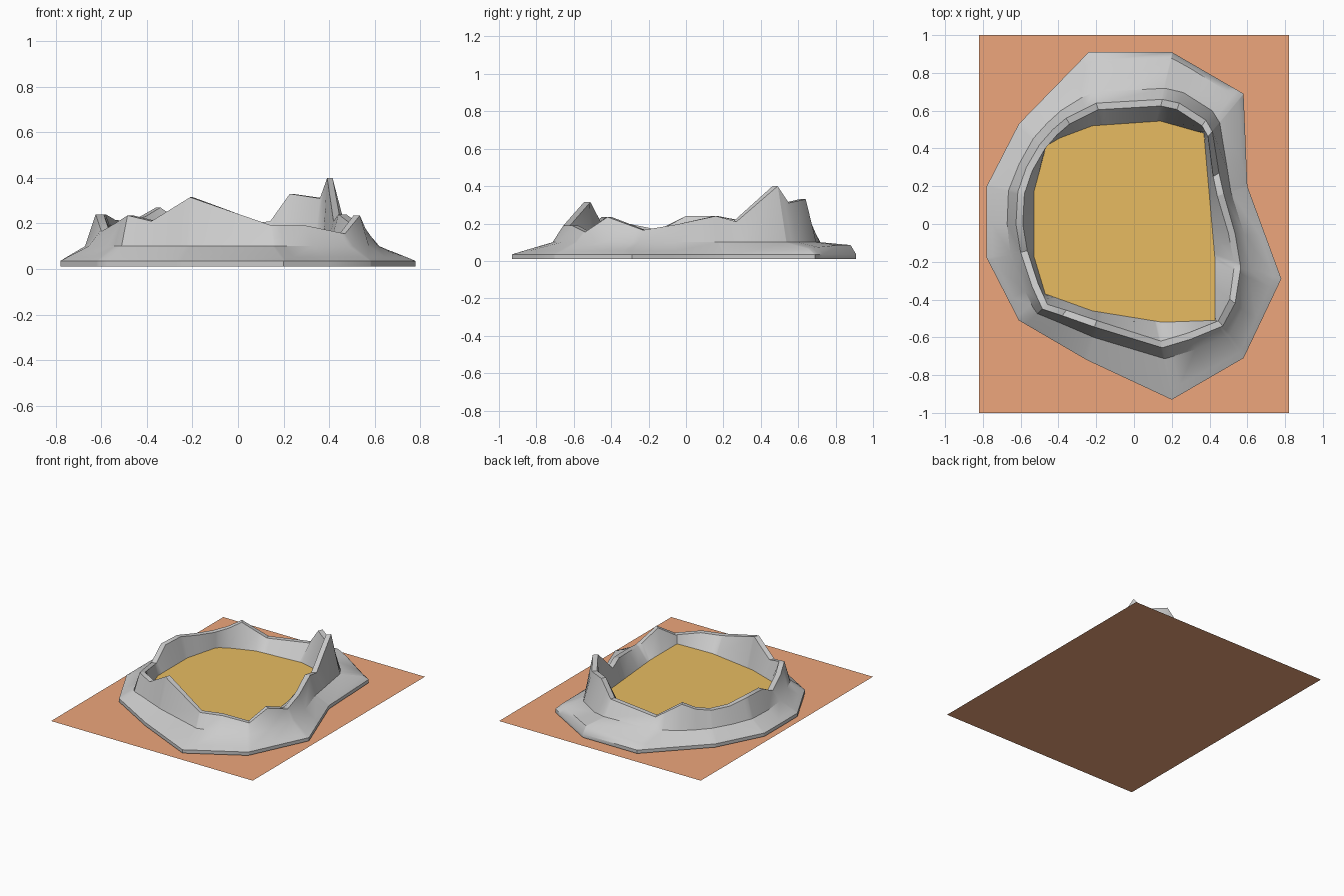
import bpy, bmesh, math
from mathutils import Vector

if "Cube" in bpy.data.objects:
    bpy.data.objects.remove(bpy.data.objects["Cube"])


def make_object(name, rings, cap=False, color=None, closed=False):
    """Bridge successive point rings; optionally fill the last one."""
    bm = bmesh.new()
    loops = [[bm.verts.new(p) for p in r] for r in rings]
    pairs = list(zip(loops, loops[1:]))
    if closed:
        pairs.append((loops[-1], loops[0]))
    for a, b in pairs:
        n = len(a)
        for i in range(n):
            j = (i + 1) % n
            bm.faces.new((a[i], a[j], b[j], b[i]))
    if cap:
        bm.faces.new(loops[-1])
    mesh = bpy.data.meshes.new(name)
    bm.to_mesh(mesh)
    bm.free()
    ob = bpy.data.objects.new(name, mesh)
    bpy.context.collection.objects.link(ob)
    if color:
        mat = bpy.data.materials.new(name + "_colour")
        mat.diffuse_color = color
        mat.use_nodes = True
        mat.node_tree.nodes["Principled BSDF"].inputs["Base Color"].default_value = mat.diffuse_color
        mesh.materials.append(mat)
    return ob


def angle(p):
    return math.atan2(p[1], p[0]) % math.tau


def sample(poly, a):
    """Point where a ray from the centre at angle a meets the outline."""
    d = Vector((math.cos(a), math.sin(a)))
    for p, q in zip(poly, poly[1:] + poly[:1]):
        span = (angle(q) - angle(p)) % math.tau
        off = (a - angle(p)) % math.tau
        if off <= span + 1e-9:
            p, q = Vector(p), Vector(q)
            e = q - p
            t = -(p.x * d.y - p.y * d.x) / (e.x * d.y - e.y * d.x)
            return p + e * t
    return Vector(poly[0])


def radial(p, dist, z):
    d = Vector((p.x, p.y, 0)).normalized()
    return Vector((p.x, p.y, 0)) + d * dist + Vector((0, 0, z))


# Foot outline, x y z
outer = [(x, y, 0.035) for x, y in (
    (.2, -.93), (.58, -.71), (.78, -.29), (.6, .2), (.58, .69), (.2, .91),
    (-.24, .91), (-.61, .53), (-.78, .2), (-.78, -.18), (-.61, -.51), (-.25, -.72))]

# Jagged rim outline with heights
rim = [(.15, -.655, .19), (.30, -.61, .19), (.47, -.54, .155), (.535, -.42, .235),
       (.565, -.23, .165), (.535, -.05, .195), (.475, .16, .24), (.45, .27, .21),
       (.415, .49, .40), (.38, .55, .31), (.24, .64, .33), (.15, .66, .21),
       (-.2, .64, .165), (-.36, .56, .27), (-.43, .50, .23), (-.50, .42, .21),
       (-.57, .30, .215), (-.615, .17, .24), (-.625, 0, .24), (-.6, -.15, .165),
       (-.54, -.33, .2), (-.485, -.45, .235), (-.38, -.485, .21), (-.21, -.545, .315)]

# Crater floor outline
floor = [(x, y, .095) for x, y in (
    (.43, -.51), (.43, -.2), (.37, .48), (.14, .545), (-.22, .52), (-.46, .43),
    (-.53, .17), (-.53, -.17), (-.47, -.37), (-.22, -.46), (.15, -.52))]

angles = sorted({round(angle(p), 4) for p in outer + rim + floor})

# Crater shell: foot, shoulder, steep crest, rim top, inner wall
names = ("base", "foot", "shoulder", "mid", "crest", "inner", "wall")
rings = {n: [] for n in names}
for a in angles:
    o, r, f = sample(outer, a), sample(rim, a), sample(floor, a)
    gap = o.xy.length - r.xy.length
    back = max(0, 1 - abs(math.degrees(a) - 75) / 35)   # raised ledge at the back
    mid = radial(r, min(.06, gap * .3), .1)
    k = .75 + .1 * back
    inner = radial(r, -.036, r.z)
    if f.xy.length > inner.xy.length:
        f = Vector((inner.x, inner.y, f.z))
    rings["base"].append(Vector((o.x, o.y, .01)))
    rings["foot"].append(o)
    sh = mid.lerp(o, k)
    sh.z = .052 + .033 * min(1, back * 1.5)
    rings["shoulder"].append(sh)
    rings["mid"].append(mid)
    rings["crest"].append(r)
    rings["inner"].append(inner)
    rings["wall"].append(f)
crater = make_object("crater_shell", [rings[n] for n in names])
bpy.context.view_layer.objects.active = crater
crater.select_set(True)
bpy.ops.object.shade_smooth_by_angle(angle=math.radians(35))
crater.select_set(False)

# Sandy floor inside the crater
make_object("crater_floor", [rings["wall"]], True, (.8, .5, .12, 1))

# Flat ground sheet
make_object("ground_sheet", [[(-.82, -1, 0), (.82, -1, 0), (.82, 1, 0), (-.82, 1, 0)]],
            True, (.85, .38, .2, 1))
